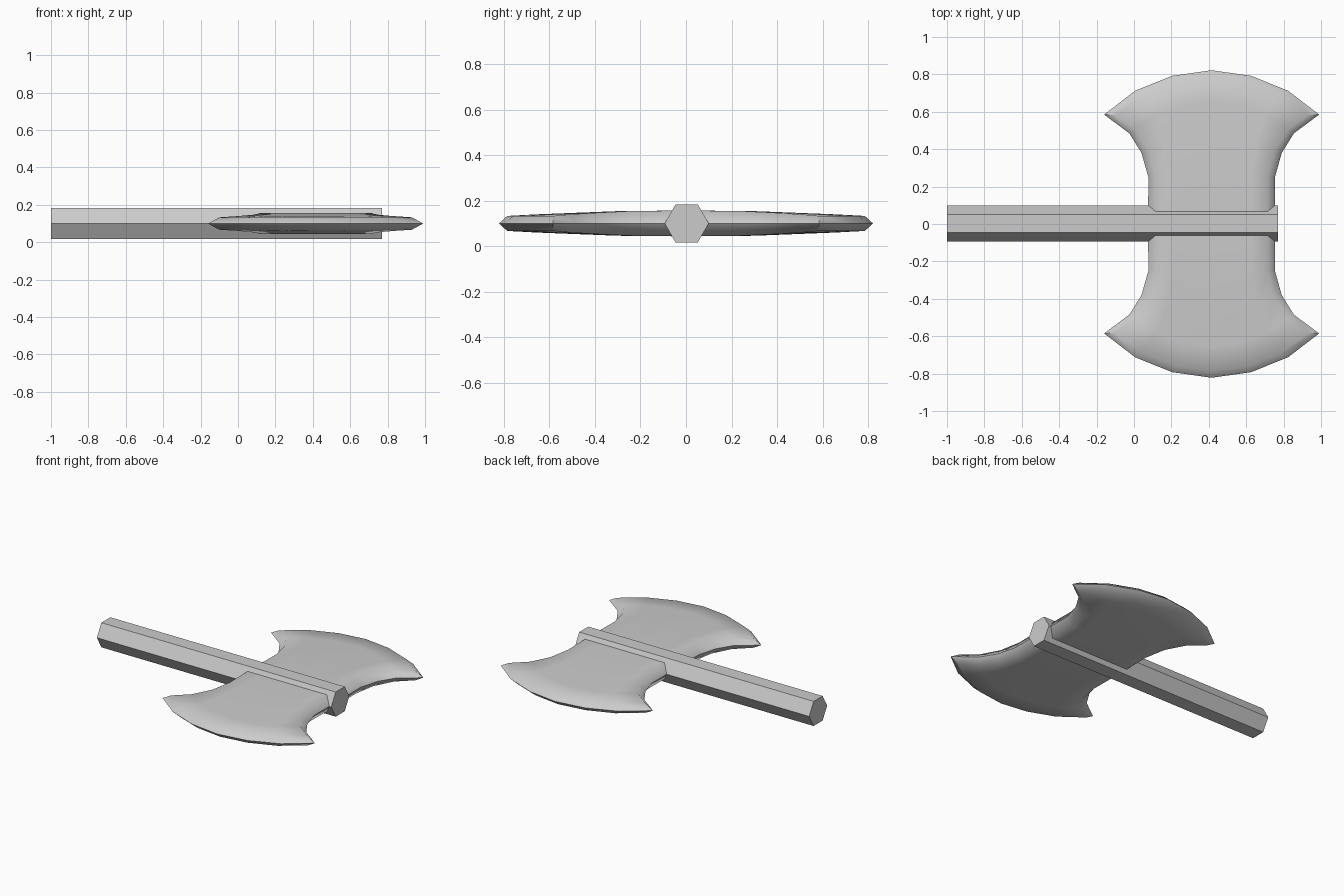
import bpy, bmesh, math

if "Cube" in bpy.data.objects:
    bpy.data.objects.remove(bpy.data.objects["Cube"])

MID_X, MID_Z = 0.415, 0.10

# Handle: hexagonal bar lying along x
bpy.ops.mesh.primitive_cylinder_add(vertices=6, radius=0.097, depth=1.77,
                                    location=(-0.115, 0.003, MID_Z),
                                    rotation=(0, math.pi / 2, 0))
bpy.context.object.name = "handle"

# Blade stations from waist to cutting edge:
# (half width, side y, forward bulge, half thickness)
FACE = [(0.300, 0.0, 0.0, 0.057), (0.300, 0.25, 0.05, 0.054), (0.335, 0.39, 0.09, 0.047),
        (0.410, 0.505, 0.15, 0.040), (0.515, 0.582, 0.204, 0.033)]
RIM = [(0.340, 0.0, 0.0, 0), (0.338, 0.25, 0.0, 0), (0.375, 0.38, 0.0, 0),
       (0.440, 0.485, 0.0, 0), (0.575, 0.585, 0.237, 0)]
# Columns across the blade: (x factor, bulge factor)
COLS = [(-1, 0), (-0.71, 0.54), (-0.365, 0.875), (0, 1),
        (0.365, 0.875), (0.71, 0.54), (1, 0)]
ROWS = range(-4, 5)

bm = bmesh.new()


def point(stations, row, col, side):
    w, y, bulge, h = stations[abs(row)]
    t, b = COLS[col]
    sign = -1 if row < 0 else 1
    return bm.verts.new((MID_X + w * t, sign * (y + bulge * b), MID_Z + side * h))


# Closed loop around the grid border
border = ([(-4, c) for c in range(7)] + [(r, 6) for r in range(-3, 5)]
          + [(4, c) for c in range(5, -1, -1)] + [(r, 0) for r in range(3, -4, -1)])
rim = {k: point(RIM, *k, 0) for k in border}

# Two broad faces, each bevelled out to the shared sharp rim
for side in (1, -1):
    grid = {(r, c): point(FACE, r, c, side) for r in ROWS for c in range(7)}
    for r in range(-4, 4):
        for c in range(6):
            bm.faces.new((grid[r, c], grid[r, c + 1], grid[r + 1, c + 1], grid[r + 1, c]))
    for a, b in zip(border, border[1:] + border[:1]):
        bm.faces.new((grid[a], grid[b], rim[b], rim[a]))

bmesh.ops.recalc_face_normals(bm, faces=bm.faces)
mesh = bpy.data.meshes.new("double_blade")
bm.to_mesh(mesh)
bm.free()
blade = bpy.data.objects.new("double_blade", mesh)
bpy.context.collection.objects.link(blade)

# Smooth the blade, keeping the cutting edge crisp
bpy.ops.object.select_all(action='DESELECT')
blade.select_set(True)
bpy.context.view_layer.objects.active = blade
bpy.ops.object.shade_smooth_by_angle(angle=math.radians(62))
